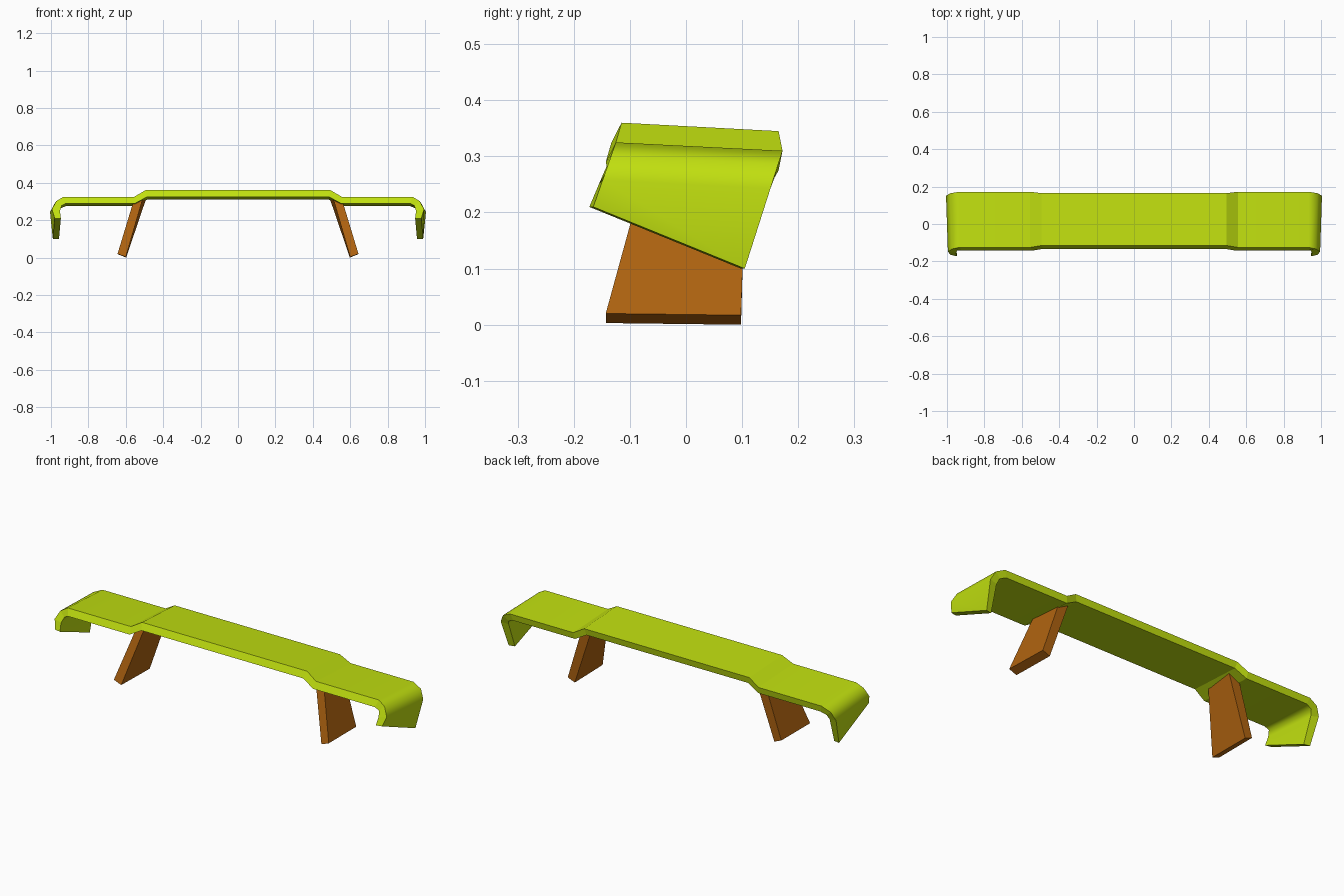
import bpy, bmesh, math

cube = bpy.data.objects.get("Cube")
if cube:
    bpy.data.objects.remove(cube, do_unlink=True)


def material(name, rgb):
    m = bpy.data.materials.new(name)
    m.use_nodes = True
    col = (*rgb, 1)
    m.diffuse_color = col
    bsdf = m.node_tree.nodes["Principled BSDF"]
    bsdf.inputs["Base Color"].default_value = col
    bsdf.inputs["Roughness"].default_value = 0.6
    return m


lime = material("lime green", (0.53, 0.74, 0.005))
brown = material("orange brown", (0.43, 0.125, 0.005))


def loft(name, rings, mat):
    """Skin a chain of four-cornered rings and cap both ends."""
    bm = bmesh.new()
    loops = [[bm.verts.new(p) for p in ring] for ring in rings]
    for a, b in zip(loops, loops[1:]):
        for i in range(4):
            j = (i + 1) % 4
            bm.faces.new((a[i], a[j], b[j], b[i]))
    bm.faces.new(loops[0])
    bm.faces.new(loops[-1][::-1])
    bmesh.ops.recalc_face_normals(bm, faces=bm.faces)
    me = bpy.data.meshes.new(name)
    bm.to_mesh(me)
    bm.free()
    me.materials.append(mat)
    ob = bpy.data.objects.new(name, me)
    bpy.context.collection.objects.link(ob)
    return ob


# Half profile of the blade: outer x, z and inner x, z
profile = [
    (0.495, 0.36, 0.485, 0.325),
    (0.555, 0.325, 0.55, 0.29),
    (0.933, 0.325, 0.92, 0.29),
    (0.972, 0.302, 0.943, 0.277),
    (0.995, 0.258, 0.952, 0.25),
    (0.98, 0.21, 0.947, 0.21),
]


def blade_ring(i, side):
    xo, zo, xi, zi = profile[i]
    tip = i == len(profile) - 1
    drop = 0.11 if tip else 0.015          # back edge sits lower
    flare = 0.01 if i > 2 else 0           # end plates widen to the back
    lean = 0.35 if i > 1 else 0.29
    front = -0.125 - (0.325 - zo) * lean
    back = 0.172 - (0.325 - zo + drop - 0.015) * 0.32
    if i == 0:
        back = 0.165
    inner_shift = 0.007 if i > 2 else 0.018
    return [(side * xo, front, zo),
            (side * (xo + flare), back, zo - drop),
            (side * (xi + flare), back - 0.007, zi - drop),
            (side * xi, front - inner_shift, zi)]


n = len(profile)
rings = [blade_ring(i, -1) for i in reversed(range(n))]
rings += [blade_ring(i, 1) for i in range(n)]
blade = loft("wing_blade", rings, lime)

# Smooth bends at the ends, crisp rims and steps
bpy.ops.object.select_all(action='DESELECT')
blade.select_set(True)
bpy.context.view_layer.objects.active = blade
bpy.ops.object.shade_smooth_by_angle(angle=math.radians(55))
me = blade.data
sharp = me.attributes.get("sharp_edge") or me.attributes.new("sharp_edge", 'BOOLEAN', 'EDGE')
for e in me.edges:
    a, b = (me.vertices[v].co for v in e.vertices)
    rim = abs(a.x - b.x) > 0.012 and abs(a.y - b.y) < 0.1
    if rim or max(abs(a.x), abs(b.x)) < 0.6:
        sharp.data[e.index].value = True
weighted = blade.modifiers.new("weighted_normals", 'WEIGHTED_NORMAL')
weighted.keep_sharp = True

# Splayed support legs, tapering toward the blade
for side, name in ((-1, "right_leg"), (1, "left_leg")):
    bottom = [(0.644, -0.143, 0.02), (0.64, 0.098, 0.017),
              (0.598, 0.098, 0.0), (0.6, -0.143, 0.003)]
    top = [(0.56, -0.067, 0.297), (0.555, 0.107, 0.285),
           (0.49, 0.107, 0.318), (0.505, -0.062, 0.33)]
    loft(name, [[(side * x, y, z) for x, y, z in r] for r in (bottom, top)], brown)
